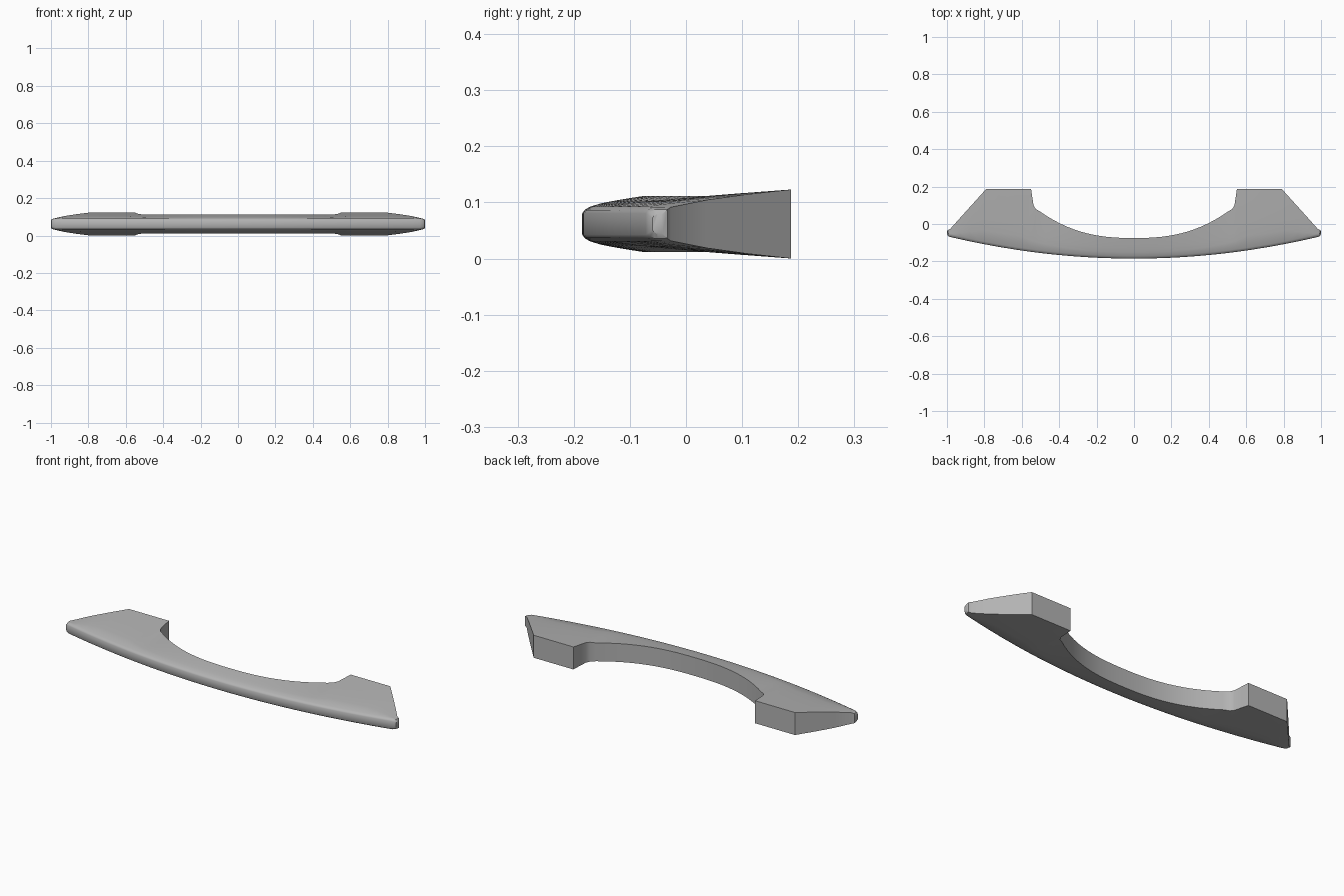
import bpy
import bmesh
from mathutils import Vector

cube = bpy.data.objects.get("Cube")
if cube:
    bpy.data.objects.remove(cube)

MID = 0.0615  # height of the symmetry plane

grey = bpy.data.materials.new("satin_grey")
grey.use_nodes = True
colour = (0.45, 0.45, 0.45, 1)
grey.diffuse_color = colour
grey.node_tree.nodes["Principled BSDF"].inputs["Base Color"].default_value = colour


def front_y(x):
    return -0.185 + 0.12 * x * x


def section(front, back, half_back, scale=1.0):
    """Closed ring: rounded nose at the front, swelling to a flat back wall."""
    front, back = Vector(front), Vector(back)
    span = back - front
    rows = [(0, 0.019), (0.004, 0.025), (0.014, 0.031)]
    pts = [(front + span.normalized() * d * scale, min(h * scale, half_back))
           for d, h in rows]
    start, half_start = pts[-1]
    for i in range(1, 6):
        s = i / 5
        pts.append((start.lerp(back, s),
                    half_start + (half_back - half_start) * s ** 0.75))
    top = [(p.x, p.y, MID + h) for p, h in pts]
    bottom = [(p.x, p.y, MID - h) for p, h in reversed(pts)]
    return top + bottom


# Curved grip: stations from the centre to the start of the foot
stations = []
for i in range(15):
    x = 0.5 * i / 14
    stations.append((x * 1.04, (x, -0.075 + 0.14 * (x / 0.5) ** 2.5), 0.05))

# Foot and slanted end: front x, back point, half thickness at the back
stations += [
    (0.545, (0.525, 0.08), 0.053),
    (0.565, (0.537, 0.1), 0.055),
    (0.59, (0.544, 0.145), 0.058),
    (0.62, (0.55, 0.1875), 0.0615),
    (0.72, (0.67, 0.1875), 0.0615),
    (0.82, (0.79, 0.1875), 0.0615),
    (0.88, (0.86, 0.11), 0.053),
    (0.93, (0.925, 0.038), 0.043),
    (0.972, (0.983, -0.027), 0.03),
]
rings = [section((fx, front_y(fx)), back, half) for fx, back, half in stations]

# Rounded tip
rings.append(section((0.99, -0.067), (0.996, -0.033), 0.026, 0.85))
rings.append(section((0.998, -0.06), (1.0, -0.042), 0.017, 0.55))

bm = bmesh.new()
loops = [[bm.verts.new(p) for p in ring] for ring in rings]
for a, b in zip(loops, loops[1:]):
    n = len(a)
    for i in range(n):
        j = (i + 1) % n
        bm.faces.new((a[i], b[i], b[j], a[j]))
bm.faces.new(loops[-1])
bmesh.ops.recalc_face_normals(bm, faces=bm.faces[:])

mesh = bpy.data.meshes.new("pull_handle")
bm.to_mesh(mesh)
bm.free()
mesh.materials.append(grey)
handle = bpy.data.objects.new("pull_handle", mesh)
bpy.context.collection.objects.link(handle)

# Mirror the left half to the right
mirror = handle.modifiers.new("mirror", 'MIRROR')
mirror.use_clip = True
bpy.context.view_layer.objects.active = handle
handle.select_set(True)
bpy.ops.object.modifier_apply(modifier=mirror.name)
bpy.ops.object.shade_smooth_by_angle(angle=0.6)
